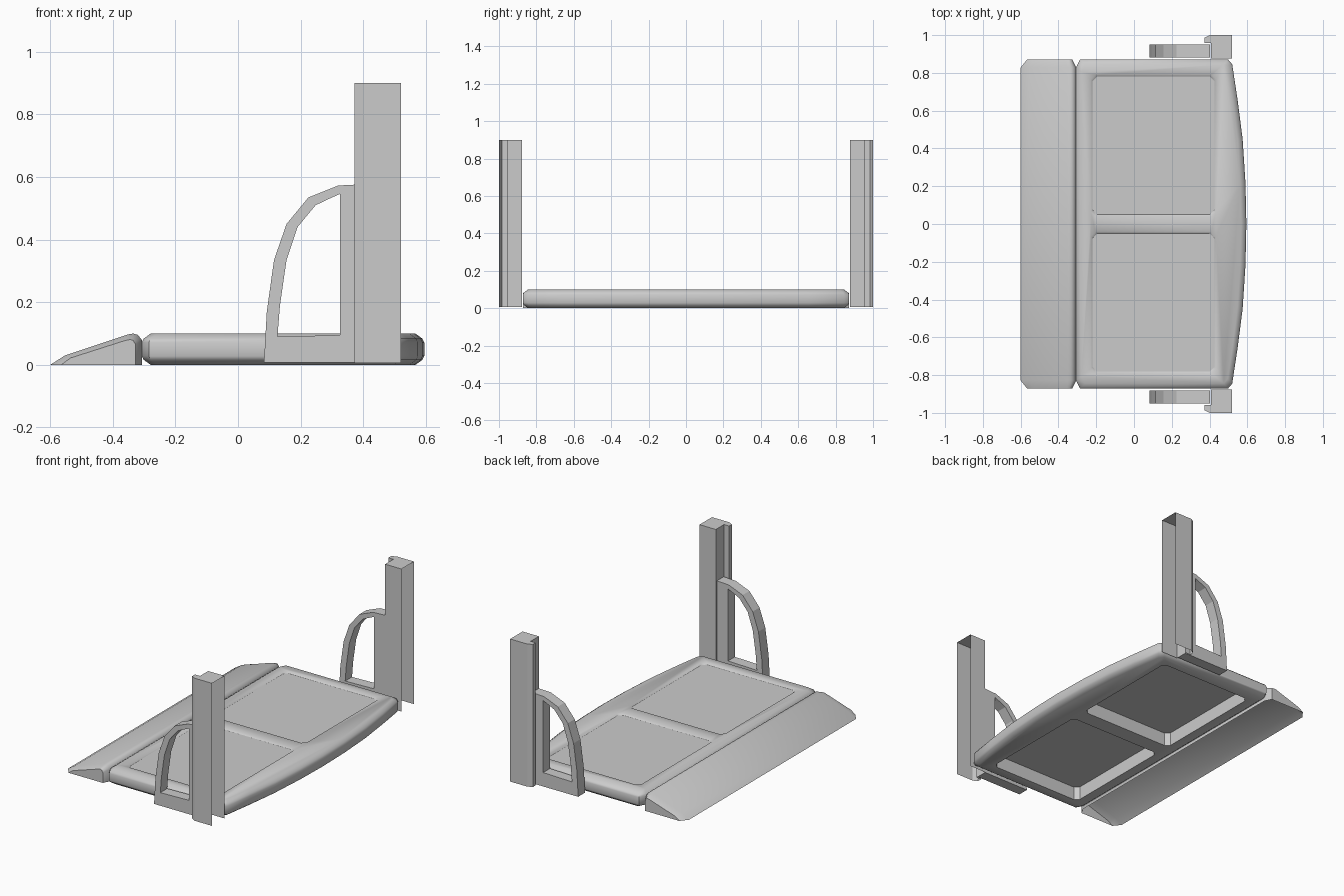
import bpy, bmesh, math

if "Cube" in bpy.data.objects:
    bpy.data.objects.remove(bpy.data.objects["Cube"])


def loft(name, loops, closed=True, caps=(True, True), angle=None):
    """Skin a list of equal-length point loops into one mesh object."""
    bm = bmesh.new()
    rings = [[bm.verts.new(p) for p in loop] for loop in loops]
    n = len(rings[0])
    for a, b in zip(rings, rings[1:]):
        for i in range(n if closed else n - 1):
            j = (i + 1) % n
            bm.faces.new((a[i], a[j], b[j], b[i]))
    if caps[0]:
        bm.faces.new(rings[0][::-1])
    if caps[1]:
        bm.faces.new(rings[-1])
    bmesh.ops.recalc_face_normals(bm, faces=bm.faces)
    me = bpy.data.meshes.new(name)
    bm.to_mesh(me)
    bm.free()
    ob = bpy.data.objects.new(name, me)
    bpy.context.collection.objects.link(ob)
    if angle:
        activate(ob)
        bpy.ops.object.shade_smooth_by_angle(angle=math.radians(angle))
    return ob


def activate(ob):
    bpy.ops.object.select_all(action='DESELECT')
    ob.select_set(True)
    bpy.context.view_layer.objects.active = ob


def chamfer_rect(x0, x1, y0, y1, c, z):
    return [(x0 + c, y0, z), (x1 - c, y0, z), (x1, y0 + c, z), (x1, y1 - c, z),
            (x1 - c, y1, z), (x0 + c, y1, z), (x0, y1 - c, z), (x0, y0 + c, z)]


# Platform slab with bowed rear edge and rounded rim
half = [(0.595, 0.0), (0.59, 0.22), (0.575, 0.45), (0.548, 0.66), (0.52, 0.845),
        (0.497, 0.872), (-0.285, 0.872), (-0.307, 0.83)]
outline = half + [(x, -y) for x, y in half[:0:-1]]


def deck_loop(inset, z):
    kx, ky = 1 - inset / 0.45, 1 - inset / 0.872
    return [(0.144 + (x - 0.144) * kx, y * ky, z) for x, y in outline]


deck = loft("platform_frame", [deck_loop(i, z) for i, z in (
    (0.028, 0.0), (0.006, 0.016), (0.0, 0.028), (0.0, 0.072), (0.006, 0.084), (0.028, 0.1))])

# Two through openings, each closed by a thin sunken plate
for s in (1, -1):
    y0, y1 = sorted((s * 0.04, s * 0.79))
    cut = loft("opening_cutter", [chamfer_rect(-0.228 + t, 0.434 - t, y0 + t, y1 - t, 0.025, z)
                                  for t, z in ((0.01, -0.05), (0.01, 0.09), (-0.002, 0.102), (-0.002, 0.15))])
    cut.hide_render = True
    mod = deck.modifiers.new("opening", 'BOOLEAN')
    mod.operation, mod.solver, mod.object = 'DIFFERENCE', 'EXACT', cut
    activate(deck)
    bpy.ops.object.modifier_apply(modifier=mod.name)
    bpy.data.objects.remove(cut)
    loft("floor_plate", [chamfer_rect(-0.22, 0.426, y0 + 0.008, y1 - 0.008, 0.025, z)
                         for z in (0.084, 0.091)])
activate(deck)
bpy.ops.object.shade_smooth_by_angle(angle=math.radians(40))

# Entry ramp: open-bottomed shell with tapered ends
full = [(-0.6, 0.0), (-0.553, 0.03), (-0.352, 0.097), (-0.335, 0.1), (-0.32, 0.096), (-0.306, 0.078), (-0.306, 0.0)]
tip = [(-0.565, 0.0), (-0.535, 0.022), (-0.36, 0.078), (-0.345, 0.081), (-0.335, 0.078), (-0.327, 0.065), (-0.327, 0.0)]
loft("entry_ramp", [[(x, y, z) for x, z in prof] for prof, y in (
    (tip, -0.872), (full, -0.828), (full, 0.828), (tip, 0.872))], closed=False, angle=40)

# Side posts and arched guards, mirrored left and right
post = [(0.52, 0.877), (0.407, 0.877), (0.407, 0.958), (0.372, 0.958), (0.372, 0.985), (0.4, 1.0), (0.52, 1.0)]
outer = [(0.083, 0.008), (0.092, 0.17), (0.115, 0.335), (0.155, 0.45), (0.225, 0.535), (0.32, 0.573),
         (0.403, 0.577), (0.403, 0.008)]
inner = [(0.126, 0.09), (0.134, 0.19), (0.155, 0.335), (0.19, 0.44), (0.248, 0.51), (0.29, 0.53),
         (0.326, 0.546), (0.326, 0.095)]
for s, side in ((1, "back"), (-1, "front")):
    # Post: hollow channel, open to the rear, capped on top
    loft(side + "_post", [[(x, s * y, z) for x, y in post] for z in (0.006, 0.9)],
         closed=False, caps=(False, True))
    # Guard: ring profile swept around its own thickness
    ring = [(outer, 0.882), (outer, 0.95), (inner, 0.95), (inner, 0.882), (outer, 0.882)]
    g = loft(side + "_guard", [[(x, s * y, z) for x, z in p] for p, y in ring], caps=(False, False))
    bm = bmesh.new()
    bm.from_mesh(g.data)
    bmesh.ops.remove_doubles(bm, verts=bm.verts, dist=1e-5)
    bmesh.ops.recalc_face_normals(bm, faces=bm.faces)
    bm.to_mesh(g.data)
    bm.free()
